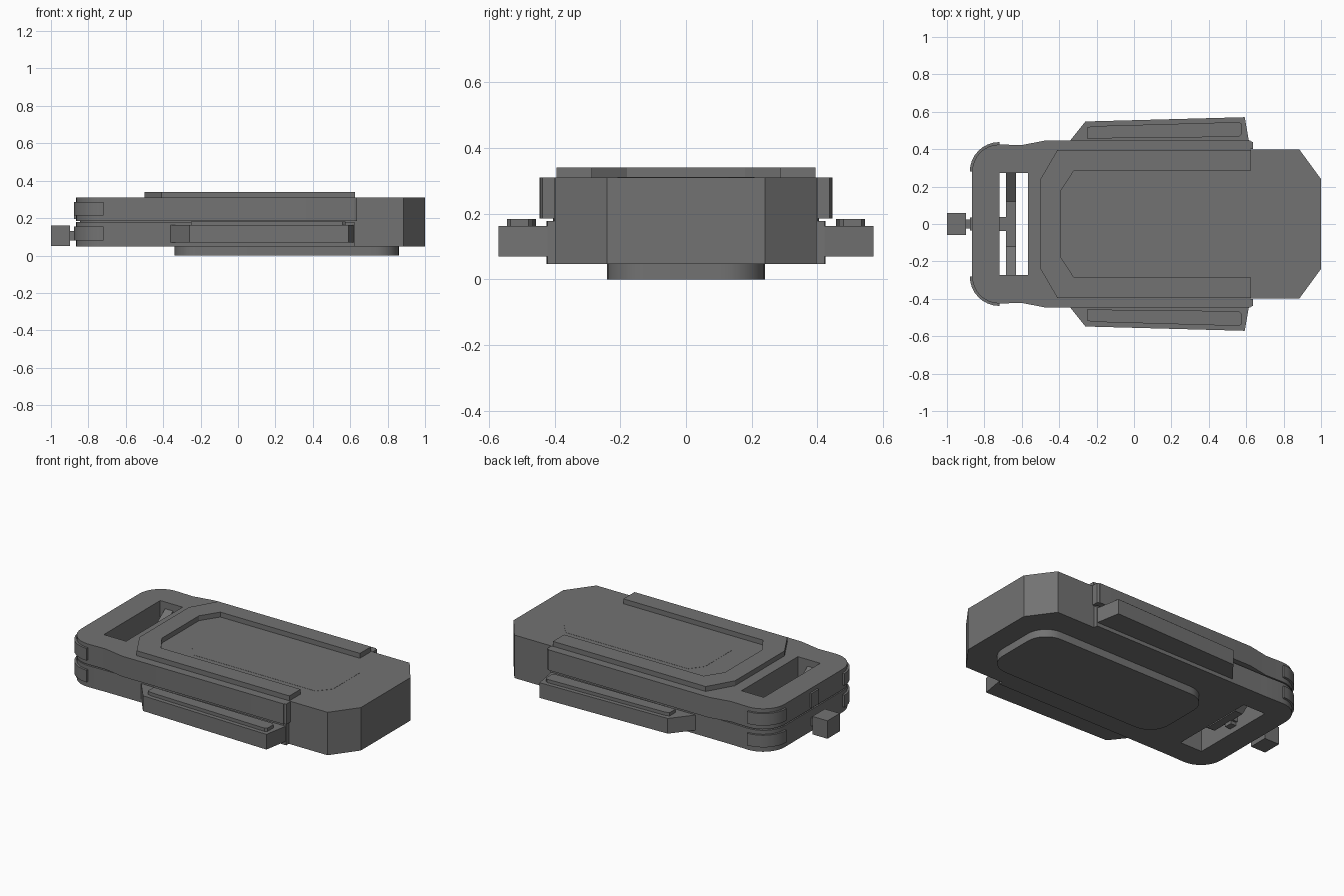
import bpy, bmesh, math

if "Cube" in bpy.data.objects:
    bpy.data.objects.remove(bpy.data.objects["Cube"])

# Dark grey finish shared by every part
dark = bpy.data.materials.new("dark_grey")
dark.diffuse_color = (0.17, 0.17, 0.17, 1)
dark.use_nodes = True
dark.node_tree.nodes["Principled BSDF"].inputs["Base Color"].default_value = dark.diffuse_color


def prism(name, pts, z0, z1, smooth=False):
    """Extrude a closed xy outline from z0 to z1."""
    bm = bmesh.new()
    face = bm.faces.new([bm.verts.new((x, y, z0)) for x, y in pts])
    ext = bmesh.ops.extrude_face_region(bm, geom=[face])
    for v in ext["geom"]:
        if isinstance(v, bmesh.types.BMVert):
            v.co.z = z1
    bmesh.ops.recalc_face_normals(bm, faces=bm.faces)
    me = bpy.data.meshes.new(name)
    bm.to_mesh(me)
    bm.free()
    me.materials.append(dark)
    ob = bpy.data.objects.new(name, me)
    bpy.context.collection.objects.link(ob)
    if smooth:
        bpy.ops.object.select_all(action='DESELECT')
        ob.select_set(True)
        bpy.context.view_layer.objects.active = ob
        bpy.ops.object.shade_smooth_by_angle(angle=math.radians(30))
    return ob


def box(name, x0, x1, y0, y1, z0, z1):
    return prism(name, [(x0, y0), (x1, y0), (x1, y1), (x0, y1)], z0, z1)


def sym(half):
    """Complete a +y half outline with its -y reflection."""
    return half + [(x, -y) for x, y in reversed(half)]


def flip(pts, s):
    return [(x, y * s) for x, y in pts]


def arc(cx, cy, r, a0, a1, n=8):
    return [(cx + r * math.cos(math.radians(a0 + (a1 - a0) * i / n)),
             cy + r * math.sin(math.radians(a0 + (a1 - a0) * i / n))) for i in range(n + 1)]


def cut(ob, cutter):
    m = ob.modifiers.new("opening", 'BOOLEAN')
    m.operation, m.solver, m.object = 'DIFFERENCE', 'EXACT', cutter
    cutter.hide_render = True
    bpy.context.view_layer.objects.active = ob
    bpy.ops.object.modifier_apply(modifier=m.name)


# Upper and lower shells plus the recessed seam core, with the rear opening
def shell(name, side, inset, z0, z1):
    half = [(0.622, side), (-0.47, side), (-0.60, 0.422 - inset), (-0.72, 0.425 - inset)]
    half += arc(-0.72, 0.28, 0.145 - inset, 90, 180)[1:]
    return prism(name, sym(half), z0, z1, True)


shells = [shell("lower_shell", 0.422, 0, 0.047, 0.178),
          shell("seam_core", 0.40, 0.02, 0.17, 0.20),
          shell("upper_shell", 0.447, 0, 0.185, 0.31)]
cutter = box("opening_cutter", -0.718, -0.567, -0.273, 0.273, -0.1, 0.5)
for s in shells:
    cut(s, cutter)
bpy.data.objects.remove(cutter)

# Chamfered nose
prism("nose_block", sym([(0.62, 0.397), (0.885, 0.397), (1.0, 0.24)]), 0.047, 0.31)

# U-shaped top frame, open towards the nose
outer = [(0.625, 0.395), (-0.41, 0.395), (-0.50, 0.24)]
inner = [(0.625, 0.287), (-0.32, 0.287), (-0.39, 0.18)]
prism("top_frame", sym(outer) + list(reversed(sym(inner))), 0.31, 0.34)

# Very shallow octagonal panel on top
prism("top_panel", sym([(-0.22, 0.13), (-0.16, 0.208), (0.67, 0.208), (0.735, 0.13)]), 0.305, 0.311)

# Rounded bottom pad
r = 0.13
prism("bottom_pad", sym(arc(0.86 - r, 0.24 - r, r, 0, 90)
                        + arc(-0.34 + r, 0.24 - r, r, 90, 180)), 0, 0.05, True)

for s in (1, -1):
    # Side wings with raised strips
    prism("side_wing", flip([(-0.378, 0.40), (-0.26, 0.548), (0.592, 0.571), (0.622, 0.40)], s),
          0.07, 0.163)
    prism("wing_strip", flip([(-0.25, 0.457), (-0.25, 0.516), (-0.225, 0.523),
                              (0.56, 0.545), (0.575, 0.535), (0.575, 0.48), (0.56, 0.466)], s),
          0.16, 0.183)
    # Small tab closing the end of the upper shell
    prism("end_tab", flip([(0.61, 0.40), (0.635, 0.40), (0.635, 0.438), (0.61, 0.447)], s), 0.185, 0.31)
    # Curved corner bumpers
    band = arc(-0.72, 0.28, 0.158, 90, 180) + arc(-0.72, 0.28, 0.13, 180, 90)
    for z in (0.08, 0.213):
        prism("corner_bumper", flip(band, s), z, z + 0.074, True)

# Strap bar in the rear opening, with a dropped middle
drop = [(-0.275, 0.27), (-0.12, 0.16), (0.12, 0.16), (0.275, 0.27)]
under = [(y, z - 0.06) for y, z in reversed(drop)]
bar = prism("strap_bar", drop + under, -0.685, -0.632)
for v in bar.data.vertices:  # stand the y-z profile upright
    v.co = (v.co.z, v.co.x, v.co.y)

# Rear latch: block, neck through the shell, and tab
box("latch_block", -1.0, -0.898, -0.06, 0.06, 0.05, 0.16)
box("latch_neck", -0.90, -0.68, -0.025, 0.025, 0.08, 0.13)
box("latch_guide", -0.728, -0.68, -0.037, 0.037, 0.10, 0.16)
box("latch_tab", -0.876, -0.85, -0.035, 0.035, 0.195, 0.285)
